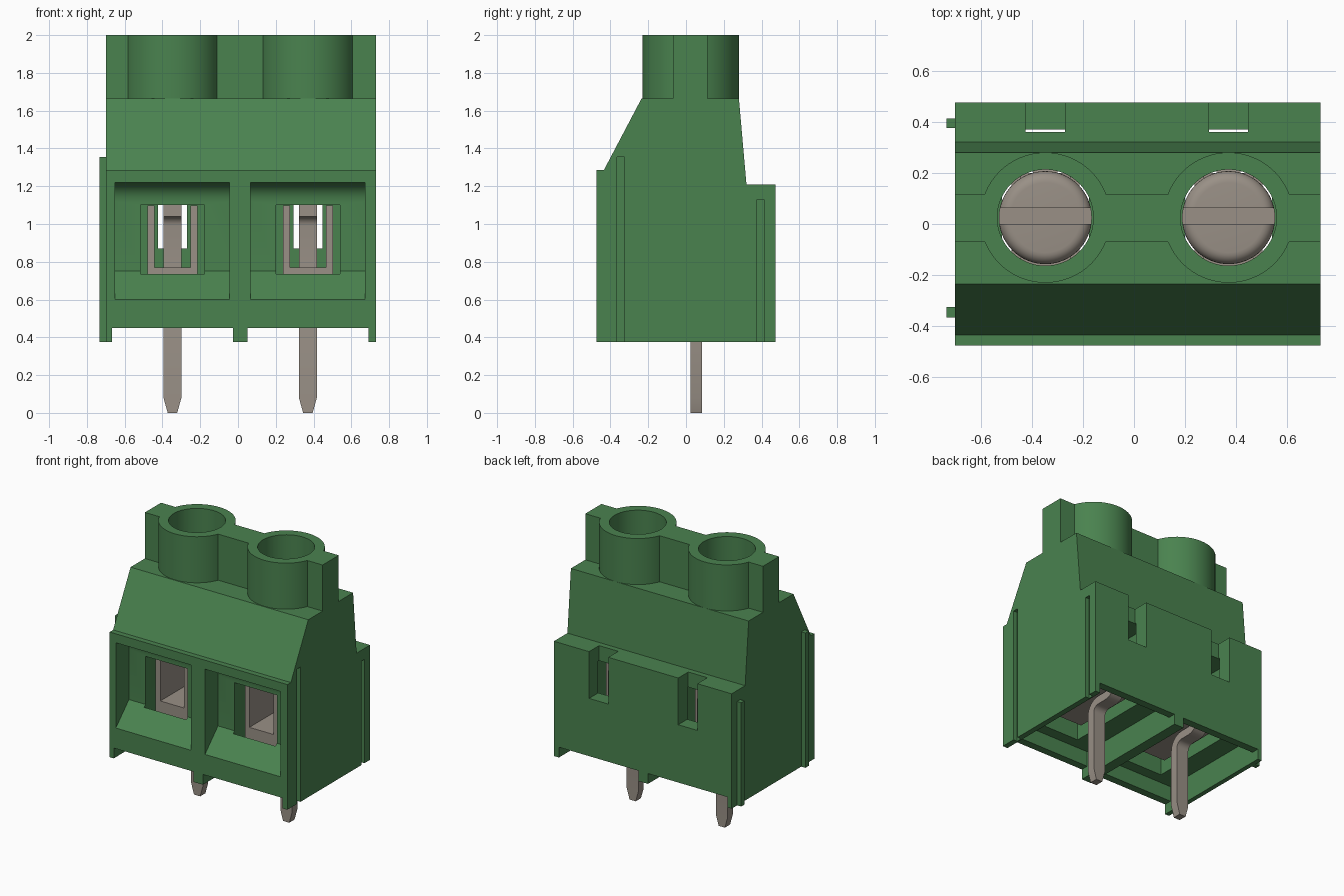
import bpy, bmesh, math
from mathutils import Vector

cube = bpy.data.objects.get("Cube")
if cube:
    bpy.data.objects.remove(cube, do_unlink=True)


def material(name, rgb):
    m = bpy.data.materials.new(name)
    m.use_nodes = True
    m.diffuse_color = (*rgb, 1)
    bsdf = m.node_tree.nodes["Principled BSDF"]
    bsdf.inputs["Base Color"].default_value = (*rgb, 1)
    bsdf.inputs["Roughness"].default_value = 0.6
    return m


GREEN = material("housing green", (0.068, 0.225, 0.078))
METAL = material("warm grey metal", (0.32, 0.28, 0.24))


def finish(name, bm, mat):
    bmesh.ops.recalc_face_normals(bm, faces=bm.faces)
    me = bpy.data.meshes.new(name)
    bm.to_mesh(me)
    bm.free()
    me.materials.append(mat)
    ob = bpy.data.objects.new(name, me)
    bpy.context.scene.collection.objects.link(ob)
    return ob


def extrude_x(name, profile, x0, x1, mat=GREEN):
    """Solid from a (y, z) outline swept from x0 to x1."""
    bm = bmesh.new()
    face = bm.faces.new([bm.verts.new((x0, y, z)) for y, z in profile])
    new = bmesh.ops.extrude_face_region(bm, geom=[face])["geom"]
    bmesh.ops.translate(bm, vec=(x1 - x0, 0, 0),
                        verts=[v for v in new if isinstance(v, bmesh.types.BMVert)])
    return finish(name, bm, mat)


def box(name, x, y, z, mat=GREEN):
    return extrude_x(name, [(y[0], z[0]), (y[1], z[0]), (y[1], z[1]), (y[0], z[1])], *x, mat)


def lathe(name, profile, cx, cy, mat=GREEN, n=64):
    """Solid of revolution from (radius, z) points, capped at both ends."""
    bm = bmesh.new()
    rings = [[bm.verts.new((cx + r * math.cos(2 * math.pi * i / n),
                            cy + r * math.sin(2 * math.pi * i / n), z)) for i in range(n)]
             for r, z in profile]
    for a, b in zip(rings, rings[1:]):
        for i in range(n):
            bm.faces.new((a[i], a[(i + 1) % n], b[(i + 1) % n], b[i]))
    bm.faces.new(rings[0])
    bm.faces.new(rings[-1])
    return finish(name, bm, mat)


def arc(cy, cz, r, a0, a1, n=6):
    return [(cy + r * math.cos(math.radians(a0 + (a1 - a0) * i / n)),
             cz + r * math.sin(math.radians(a0 + (a1 - a0) * i / n))) for i in range(n + 1)]


def combine(target, other, operation):
    """Apply a boolean and drop the helper."""
    bpy.context.view_layer.objects.active = target
    mod = target.modifiers.new("boolean", 'BOOLEAN')
    mod.operation, mod.solver, mod.object = operation, 'EXACT', other
    bpy.ops.object.modifier_apply(modifier=mod.name)
    bpy.data.objects.remove(other, do_unlink=True)


def smooth(ob, angle=30):
    bpy.ops.object.select_all(action='DESELECT')
    ob.select_set(True)
    bpy.context.view_layer.objects.active = ob
    bpy.ops.object.shade_smooth_by_angle(angle=math.radians(angle))


def strip(name, path, widths, cx, thick):
    """Bent flat metal strip along a (y, z) path."""
    bm = bmesh.new()
    pts = [Vector(p) for p in path]
    rings = []
    for i, p in enumerate(pts):
        t = (pts[min(i + 1, len(pts) - 1)] - pts[max(i - 1, 0)]).normalized()
        o = Vector((-t.y, t.x)) * thick / 2
        w = widths[min(i, len(widths) - 1)] / 2
        rings.append([bm.verts.new((cx + sx * w, p.x + s * o.x, p.y + s * o.y))
                      for sx, s in ((-1, -1), (1, -1), (1, 1), (-1, 1))])
    for a, b in zip(rings, rings[1:]):
        for i in range(4):
            bm.faces.new((a[i], a[(i + 1) % 4], b[(i + 1) % 4], b[i]))
    bm.faces.new(rings[0])
    bm.faces.new(rings[-1])
    return finish(name, bm, METAL)


POLES = (-0.347, 0.37)
CY = 0.025
X0, X1 = -0.70, 0.73

# Housing: side outline, top spine and round screw collars
housing = extrude_x("housing", [(-0.475, 0.375), (0.475, 0.375), (0.475, 1.21), (0.32, 1.21),
                                (0.28, 1.665), (-0.235, 1.665), (-0.435, 1.285),
                                (-0.475, 1.285)], X0, X1)
combine(housing, box("spine", (X0, X1), (-0.07, 0.115), (1.6, 2.0)), 'UNION')
for cx in POLES:
    combine(housing, lathe("collar", [(0.255, 1.64), (0.255, 2.0)], cx, CY), 'UNION')

# Openings of each pole
funnel = ([(-0.55, 0.525), (-0.325, 0.75)] + arc(-0.425, 1.12, 0.10, 0, 90) + [(-0.55, 1.22)])
for cx in POLES:
    cutters = [
        extrude_x("funnel_cut", funnel, cx - 0.303, cx + 0.303),
        box("chamber_cut", (cx - 0.17, cx + 0.17), (-0.34, 0.37), (0.5, 1.10)),
        box("slot_cut", (cx - 0.077, cx + 0.077), (0.36, 0.6), (0.87, 1.4)),
        box("underside_notch", (cx - 0.32, cx + 0.32), (-0.6, 0.6), (0.2, 0.45)),
        box("underside_cavity", (cx - 0.32, cx + 0.32), (-0.42, 0.42), (0.3, 0.56)),
        lathe("screw_hole", [(0.188, 1.05), (0.188, 2.2)], cx, CY),
    ]
    for c in cutters:
        combine(housing, c, 'DIFFERENCE')

# Interlocking ribs on one end and matching grooves on the other
for y, top in (((-0.365, -0.325), 1.355), ((0.375, 0.412), 1.13)):
    combine(housing, box("groove_cut", (X1 - 0.03, X1 + 0.1), y, (0.2, top)), 'DIFFERENCE')
    box("side_rib", (X0 - 0.033, X0 + 0.002), y, (0.375, top))
smooth(housing)

# Bent terminal pin outline, from the tip up to the hook over the clamp
pin_path = ([(0.055, 0), (0.055, 0.08)] + arc(0.13, 0.50, 0.075, 180, 90)
            + arc(0.20, 0.645, 0.07, -90, 0) + arc(0.19, 0.99, 0.08, 0, 90) + [(0.0, 1.07)])

for side, cx in zip(("right", "left"), POLES):
    # Wire clamp open towards front and back
    clamp = box(side + "_wire_clamp", (cx - 0.133, cx + 0.133), (-0.26, 0.2), (0.62, 1.098), METAL)
    combine(clamp, box("clamp_cut", (cx - 0.096, cx + 0.096), (-0.4, 0.4), (0.77, 1.2)),
            'DIFFERENCE')
    # Solder pin
    pin = strip(side + "_pin", pin_path, (0.05, 0.095), cx, 0.06)
    smooth(pin, 25)
    # Slotted screw with a rounded head edge
    head = [(0.10, 1.11), (0.10, 1.25), (0.182, 1.25)] + arc(0.137, 1.455, 0.045, 0, 90)
    screw = lathe(side + "_screw", head, cx, CY, METAL)
    combine(screw, box("slot", (cx - 0.3, cx + 0.3), (0.0, 0.063), (1.42, 1.7)), 'DIFFERENCE')
    smooth(screw)
